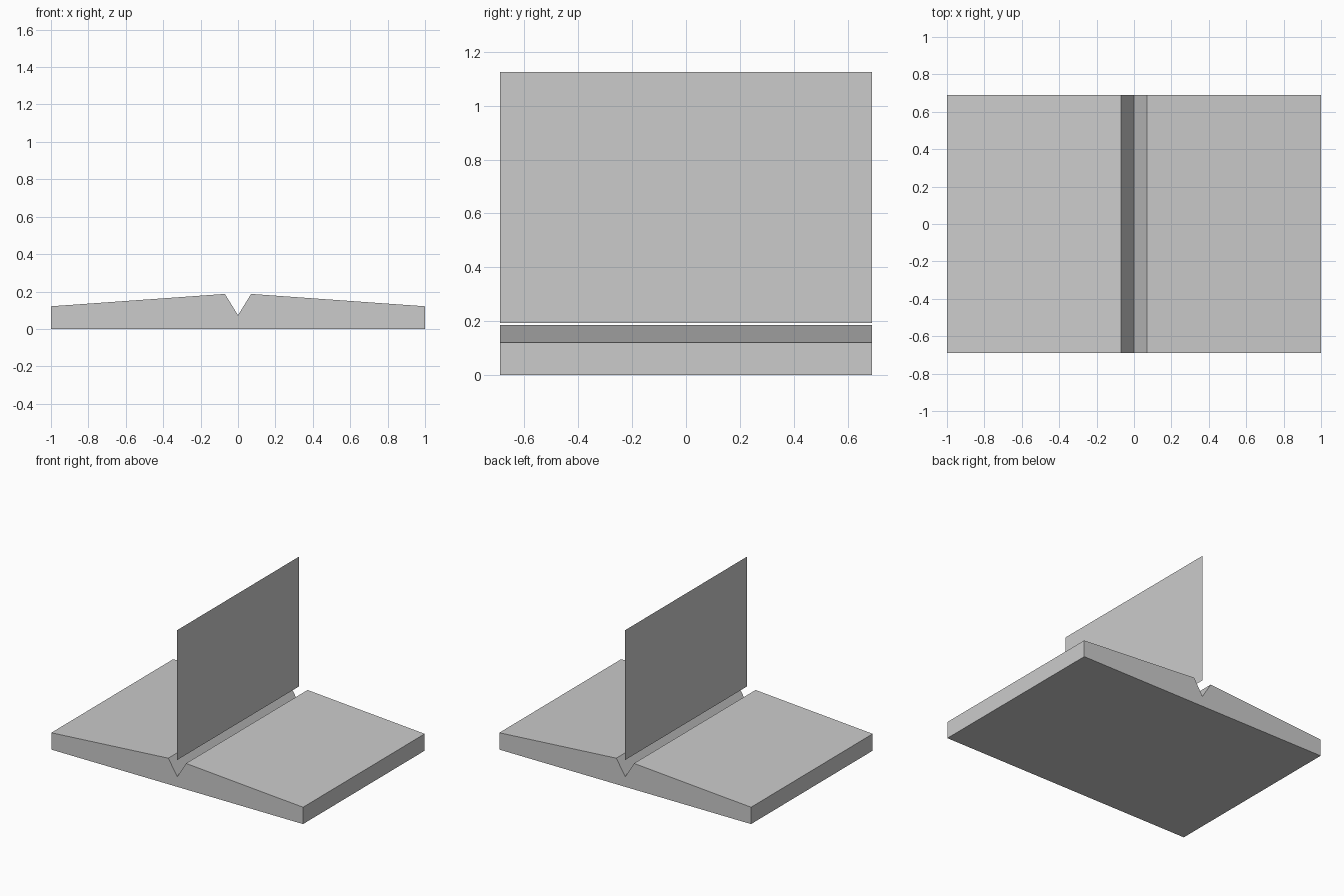
import bpy
import bmesh

if "Cube" in bpy.data.objects:
    bpy.data.objects.remove(bpy.data.objects["Cube"])

HALF_DEPTH = 0.69

grey = bpy.data.materials.new("light grey")
grey.diffuse_color = (0.6, 0.6, 0.6, 1)
grey.use_nodes = True
grey.node_tree.nodes["Principled BSDF"].inputs["Base Color"].default_value = grey.diffuse_color


def make_object(name, bm):
    mesh = bpy.data.meshes.new(name)
    bm.to_mesh(mesh)
    bm.free()
    mesh.materials.append(grey)
    obj = bpy.data.objects.new(name, mesh)
    bpy.context.collection.objects.link(obj)
    return obj


# Sloped base with a V groove: mirrored half profile, extruded front to back
half = [(1, 0), (1, 0.121), (0.07, 0.187)]
profile = half + [(0, 0.073)] + [(-x, z) for x, z in reversed(half)]
bm = bmesh.new()
front = bm.faces.new([bm.verts.new((x, -HALF_DEPTH, z)) for x, z in profile])
result = bmesh.ops.extrude_face_region(bm, geom=[front], use_keep_orig=True)
moved = [v for v in result["geom"] if isinstance(v, bmesh.types.BMVert)]
bmesh.ops.translate(bm, verts=moved, vec=(0, 2 * HALF_DEPTH, 0))
bmesh.ops.recalc_face_normals(bm, faces=bm.faces)
make_object("grooved_base", bm)

# Upright sheet, a single flat face hovering just above the groove
bm = bmesh.new()
corners = [(-HALF_DEPTH, 0.193), (HALF_DEPTH, 0.193),
           (HALF_DEPTH, 1.125), (-HALF_DEPTH, 1.125)]
bm.faces.new([bm.verts.new((0, y, z)) for y, z in corners])
make_object("upright_sheet", bm)
